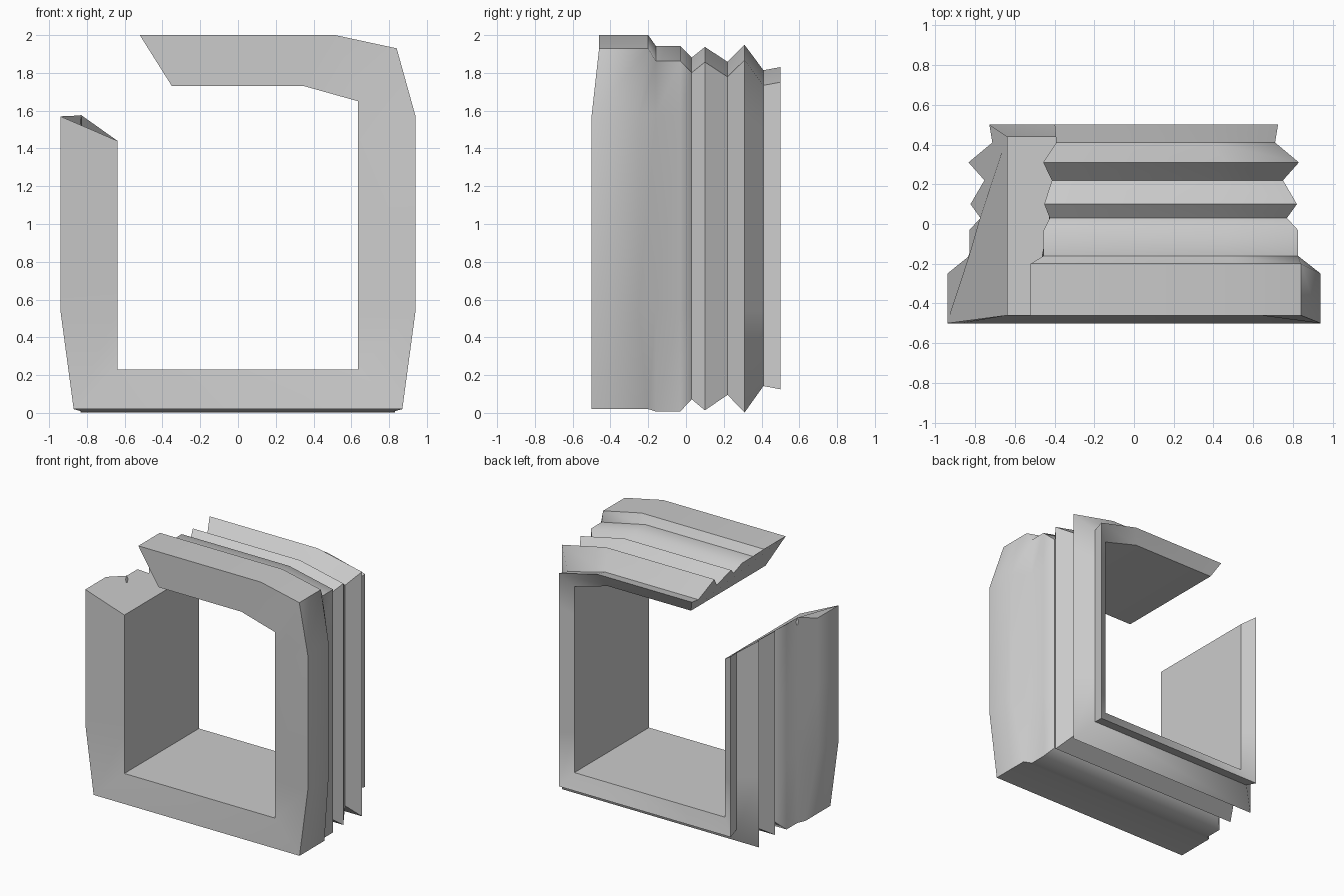
import bpy, bmesh

if "Cube" in bpy.data.objects:
    bpy.data.objects.remove(bpy.data.objects["Cube"])

# Moulding profile: (y, outward offset from the inner wall) behind the front flange
RIBS = [(-0.16, .19), (-0.03, .19), (.03, .135), (.10, .185), (.22, .115),
        (.31, .195), (.41, .075), (.50, .09)]

# Sections along the open frame:
# inner (x, z), flange (x, z), direction per unit of rib offset, flange front y, flange back y
SECTIONS = [
    ((-.638, 1.44), (-.94, 1.57), (-1, .71), -.50, -.25),    # left post, cut end
    ((-.638, 1.05), (-.94, 1.05), (-1, 0), -.50, -.25),
    ((-.638, .54), (-.94, .54), (-1, 0), -.50, -.25),
    ((-.638, .23), (-.87, .02), (-1, -1.17), -.50, -.20),    # bottom corners
    ((.635, .23), (.87, .02), (1, -1.17), -.50, -.20),
    ((.635, .54), (.94, .54), (1, 0), -.50, -.25),           # right post
    ((.635, 1.44), (.94, 1.57), (1, .71), -.50, -.25),
    ((.635, 1.65), (.84, 1.93), (1, 1.12), -.46, -.20),      # top right corner
    ((.35, 1.73), (.515, 2.0), (.55, 1.12), -.46, -.20),     # top rail
    ((-.35, 1.73), (-.52, 2.0), (-.55, 1.12), -.46, -.20),   # top rail, cut end
]


def section_points(inner, flange, d, front, back):
    pts = [(inner[0], -.46, inner[1]),
           (flange[0], front, flange[1]), (flange[0], back, flange[1])]
    pts += [(inner[0] + o * d[0], y, inner[1] + o * d[1]) for y, o in RIBS]
    pts.append((inner[0], .44, inner[1]))
    return pts


# Open moulded frame: skin the sections and cap both ends
bm = bmesh.new()
rings = [[bm.verts.new(p) for p in section_points(*s)] for s in SECTIONS]
for a, b in zip(rings, rings[1:]):
    for i in range(len(a)):
        j = (i + 1) % len(a)
        bm.faces.new((a[i], a[j], b[j], b[i]))
bm.faces.new(rings[0])
bm.faces.new(rings[-1][::-1])
bmesh.ops.recalc_face_normals(bm, faces=bm.faces)
mesh = bpy.data.meshes.new("moulded_frame")
bm.to_mesh(mesh)
bm.free()
frame = bpy.data.objects.new("moulded_frame", mesh)
bpy.context.collection.objects.link(frame)

# Soft shading along the moulding, crisp corners
bpy.context.view_layer.objects.active = frame
frame.select_set(True)
bpy.ops.object.shade_smooth_by_angle(angle=0.9)
